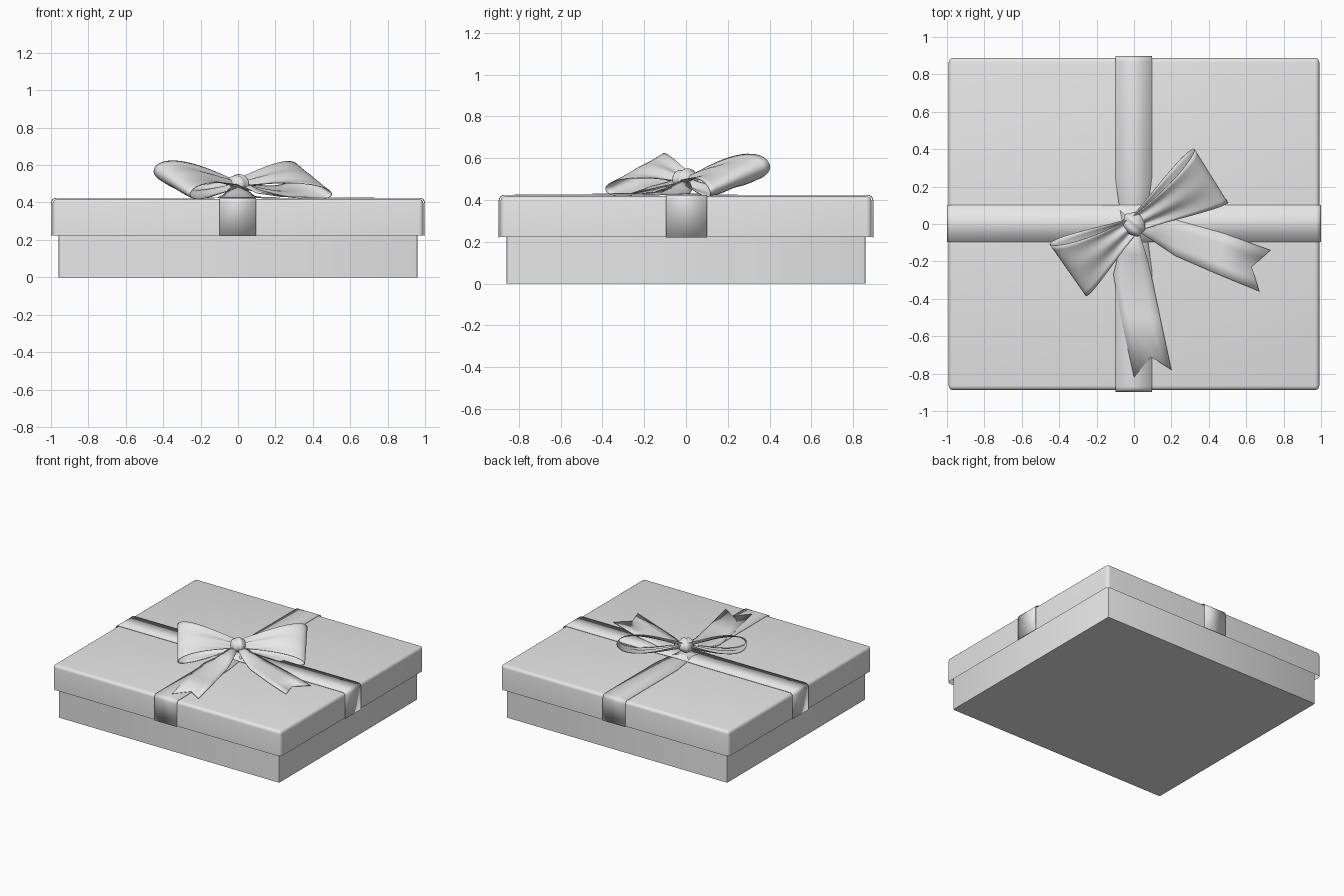
import bpy, bmesh
from math import sin, cos, pi, radians
from mathutils import Vector

cube = bpy.data.objects.get("Cube")
if cube:
    bpy.data.objects.remove(cube, do_unlink=True)

grey = bpy.data.materials.new("light_grey")
grey.use_nodes = True
grey.diffuse_color = (0.8, 0.8, 0.8, 1)
grey.node_tree.nodes["Principled BSDF"].inputs["Base Color"].default_value = (0.8, 0.8, 0.8, 1)


def finish(name, bm, angle=35):
    """Turn a bmesh into a named, shaded object."""
    mesh = bpy.data.meshes.new(name)
    bm.to_mesh(mesh)
    bm.free()
    mesh.materials.append(grey)
    ob = bpy.data.objects.new(name, mesh)
    bpy.context.collection.objects.link(ob)
    bpy.ops.object.select_all(action='DESELECT')
    ob.select_set(True)
    bpy.context.view_layer.objects.active = ob
    bpy.ops.object.shade_smooth_by_angle(angle=radians(angle))
    return ob


def box(hx, hy, z0, z1):
    bm = bmesh.new()
    bmesh.ops.create_cube(bm, size=1)
    for v in bm.verts:
        v.co = (v.co.x * 2 * hx, v.co.y * 2 * hy, z1 if v.co.z > 0 else z0)
    return bm


def sheet(name, rows, thickness, angle=50):
    """Skin rows of points into a thin ribbon."""
    bm = bmesh.new()
    vs = [[bm.verts.new(p) for p in row] for row in rows]
    for a, b in zip(vs, vs[1:]):
        for i in range(len(a) - 1):
            bm.faces.new((a[i], a[i + 1], b[i + 1], b[i]))
    bmesh.ops.recalc_face_normals(bm, faces=bm.faces)
    ob = finish(name, bm, angle)
    mod = ob.modifiers.new("thickness", 'SOLIDIFY')
    mod.thickness = thickness
    mod.offset = 0
    return ob


# Box body
bm = box(0.96, 0.86, 0, 0.39)
sides = [e for e in bm.edges if abs(e.verts[0].co.z - e.verts[1].co.z) > 0.1]
bmesh.ops.bevel(bm, geom=sides, offset=0.008, segments=2, affect='EDGES', profile=0.5)
finish("box_base", bm)

# Lid: rounded top and corners, hollow underneath
LX, LY, LZ, RIM = 0.991, 0.888, 0.418, 0.223
bm = box(LX, LY, RIM, LZ)
edges = [e for e in bm.edges if max(v.co.z for v in e.verts) > 0.3]
bmesh.ops.bevel(bm, geom=edges, offset=0.024, segments=4, affect='EDGES', profile=0.5)
bm.normal_update()
under = [f for f in bm.faces if f.normal.z < -0.9]
bmesh.ops.inset_region(bm, faces=under, thickness=0.022)
bmesh.ops.translate(bm, verts=list({v for f in under for v in f.verts}), vec=(0, 0, 0.175))
finish("box_lid", bm)


# Bands wrapped over the lid
def band(name, half, along_x, pinch):
    out = half + 0.007
    arc = [(out - 0.026 * (1 - cos(t * pi / 8)), LZ - 0.021 + 0.026 * sin(t * pi / 8))
           for t in range(5)]
    end = [(out, RIM - 0.002)] + arc + [(0.25, LZ + 0.005), (0.1, LZ + 0.007)]
    path = [(-d, z) for d, z in end] + [(0, LZ + 0.01)] + [(d, z) for d, z in reversed(end)]
    rows = []
    for d, z in path:
        w = 0.098 if abs(d) > 0.2 else 0.098 - pinch * (1 - abs(d) / 0.2)
        rows.append([(d, s * w + 0.003, z) if along_x else (s * w - 0.002, d, z)
                     for s in (-1, 1)])
    sheet(name, rows, 0.004)


band("band_across", LX, True, 0)
band("band_lengthwise", LY, False, 0.04)


# Bow loops: pinched at the knot, wide at the tip, tilted up at the back
def bow_loop(name, degrees, length, side, height):
    a = radians(degrees)
    u = Vector((cos(a), sin(a), 0))
    back = Vector((-sin(a), cos(a), 0)) * side
    tilt = radians(21)
    w = back * cos(tilt) + Vector((0, 0, sin(tilt)))
    n = Vector((0, 0, cos(tilt))) - back * sin(tilt)
    rows = []
    for i in range(33):
        t = i / 32
        reach = sin(pi * t)
        half = 0.045 + 0.135 * reach ** 1.2
        bulge = 0.055 * sin(2 * pi * t)
        row = []
        for j in range(13):
            v = j / 6 - 1
            pleat = 0.012 * cos(v * 6) * (1 - reach) + 0.012 * v * sin(2 * pi * t)
            row.append(Vector((0, 0, 0.495 + height * reach)) + u * length * reach
                       + w * v * half + n * (bulge + pleat))
        rows.append(row)
    sheet(name, rows, 0.004, 60)


bow_loop("bow_loop_left", 32, 0.485, 1, 0.012)
bow_loop("bow_loop_right", 215, 0.43, -1, 0.016)

# Knot: a short wrapped band with creases, lying across the bow
bm = bmesh.new()
bmesh.ops.create_uvsphere(bm, u_segments=32, v_segments=16, radius=1)
for v in bm.verts:
    x, y, z = v.co
    crease = 1 + 0.07 * sin(7 * x + 3 * y)
    p = Vector((0.058 * x, 0.066 * y * crease, 0.052 * z * crease))
    a = radians(33)
    v.co = (p.x * cos(a) - p.y * sin(a), p.x * sin(a) + p.y * cos(a), p.z + 0.497)
finish("bow_knot", bm, 60)


# Tails: two edges and a notched end, draping from the knot onto the lid
def tail(name, left, right, notch):
    rows = []
    for k, (p, q) in enumerate(zip(left, right)):
        p, q = Vector(p), Vector(q)
        mid = (p + q) / 2
        if k == len(left) - 1:
            mid = Vector(notch)
        elif k < 2:
            mid.z += 0.02
        rows.append([p, (p + mid) / 2, mid, (mid + q) / 2, q])
    sheet(name, rows, 0.003)


FLAT = LZ + 0.009
tail("tail_front",
     [(-0.04, -0.03, 0.48), (-0.08, -0.15, 0.44), (-0.11, -0.27, FLAT),
      (-0.07, -0.5, FLAT), (0.0, -0.82, FLAT)],
     [(0.03, -0.05, 0.48), (0.07, -0.18, 0.45), (0.09, -0.26, FLAT + 0.006),
      (0.14, -0.5, FLAT), (0.2, -0.78, FLAT)],
     (0.09, -0.71, FLAT))
tail("tail_side",
     [(0.04, -0.05, 0.48), (0.1, -0.09, 0.45), (0.22, -0.17, FLAT + 0.006),
      (0.45, -0.27, FLAT), (0.67, -0.36, FLAT)],
     [(0.05, 0.02, 0.48), (0.12, 0.03, 0.45), (0.23, 0.02, FLAT + 0.004),
      (0.48, -0.05, FLAT), (0.73, -0.14, FLAT)],
     (0.63, -0.23, FLAT))
